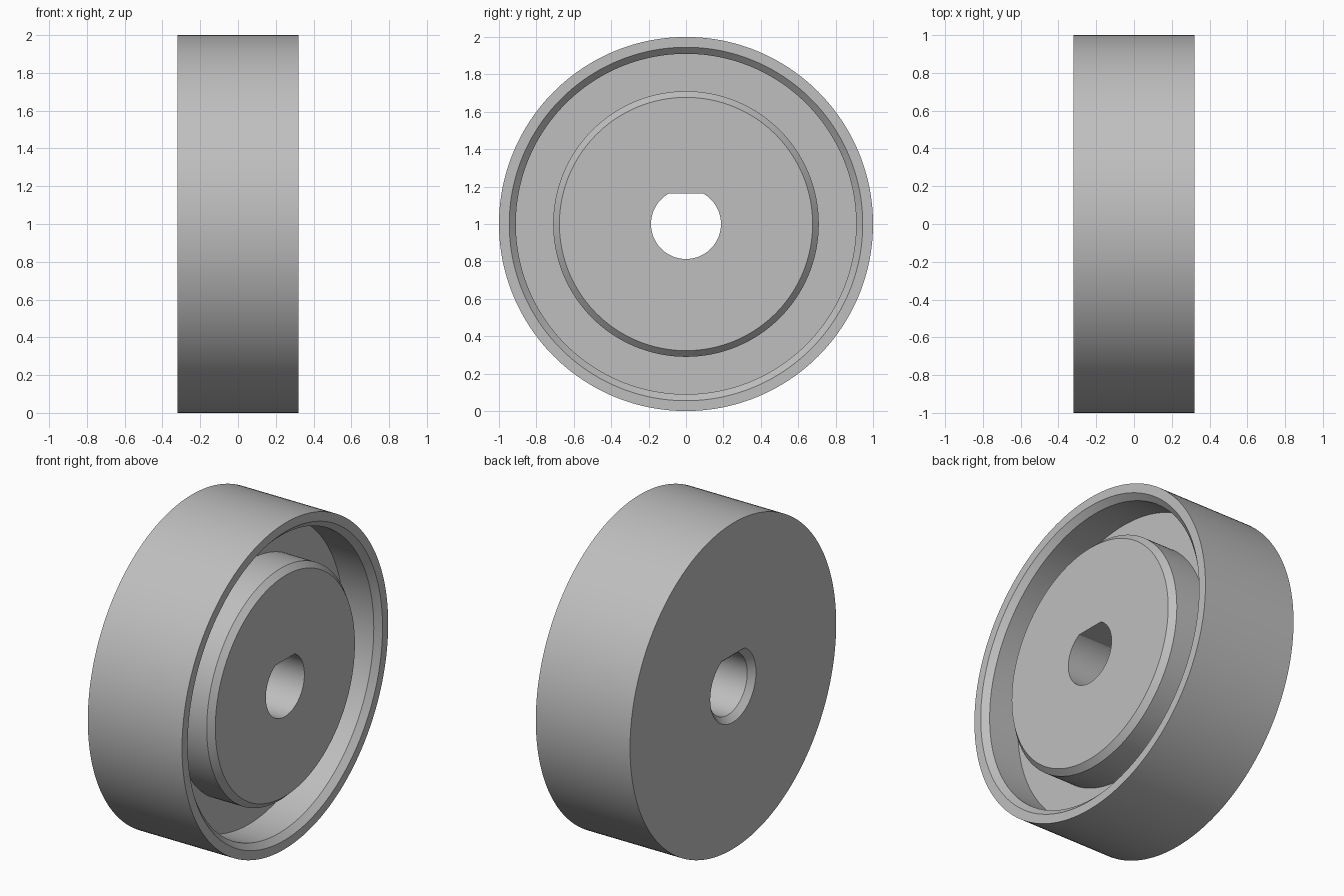
import bpy, bmesh, math

cube = bpy.data.objects.get("Cube")
if cube:
    bpy.data.objects.remove(cube, do_unlink=True)

SEGMENTS = 192            # keeps the corners of the bore flat on exact vertices
HALF_WIDTH = 0.32
FLOOR = 0.08              # groove floor
BEVEL = 0.035
BORE = 0.187
FLAT = math.sin(math.radians(60))

# Closed cross-section: (x along the axle, radius, is D-shaped)
profile = [
    (-HALF_WIDTH, 1.0, False),
    (HALF_WIDTH, 1.0, False),
    (HALF_WIDTH, 0.945, False),
    (HALF_WIDTH - BEVEL, 0.91, False),
    (FLOOR, 0.91, False),
    (FLOOR, 0.71, False),
    (HALF_WIDTH - BEVEL, 0.71, False),
    (HALF_WIDTH, 0.677, False),
    (HALF_WIDTH, BORE, True),
    (BEVEL - HALF_WIDTH, BORE, True),
    (-HALF_WIDTH, BORE + BEVEL, True),
]


def ring(bm, x, radius, d_shaped):
    verts = []
    for i in range(SEGMENTS):
        a = 2 * math.pi * i / SEGMENTS
        r = radius
        if d_shaped and math.sin(a) > FLAT:
            r *= FLAT / math.sin(a)
        verts.append(bm.verts.new((x, r * math.cos(a), 1 + r * math.sin(a))))
    return verts


# Wheel body: rings joined into one closed solid
bm = bmesh.new()
rings = [ring(bm, *p) for p in profile]
for k, a in enumerate(rings):
    b = rings[(k + 1) % len(rings)]
    for i in range(SEGMENTS):
        j = (i + 1) % SEGMENTS
        bm.faces.new((a[i], a[j], b[j], b[i]))
bmesh.ops.recalc_face_normals(bm, faces=bm.faces)
mesh = bpy.data.meshes.new("wheel")
bm.to_mesh(mesh)
bm.free()
wheel = bpy.data.objects.new("wheel", mesh)
bpy.context.collection.objects.link(wheel)

# Plain grey
grey = bpy.data.materials.new("grey")
grey.use_nodes = True
colour = (0.52, 0.52, 0.52, 1)
grey.diffuse_color = colour
grey.node_tree.nodes["Principled BSDF"].inputs["Base Color"].default_value = colour
mesh.materials.append(grey)

bpy.context.view_layer.objects.active = wheel
wheel.select_set(True)
bpy.ops.object.shade_smooth_by_angle(angle=math.radians(20))
